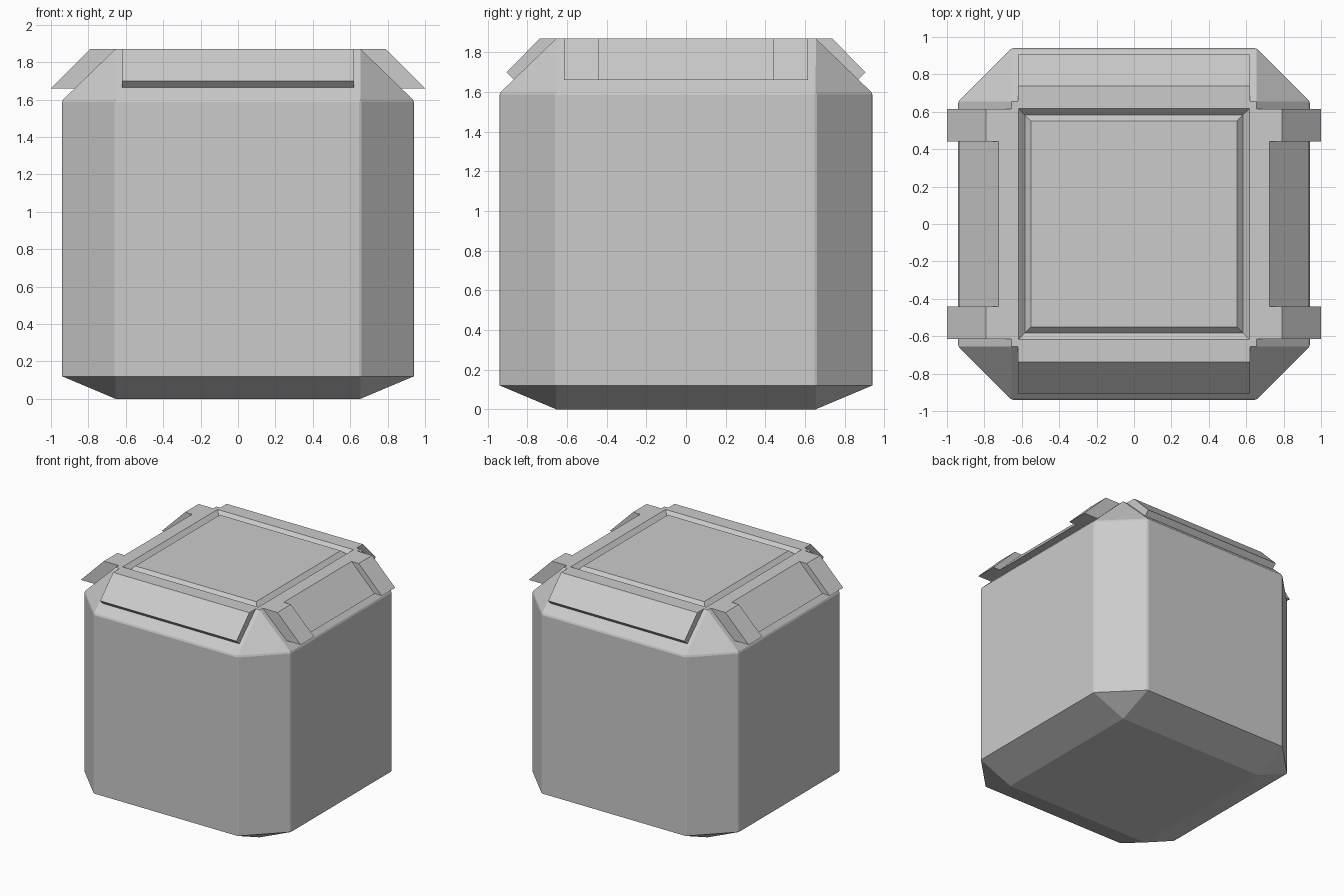
import bpy, bmesh

if "Cube" in bpy.data.objects:
    bpy.data.objects.remove(bpy.data.objects["Cube"])

A, B = 0.94, 0.655      # outer wall and chamfer corner
TOP, SHOULDER, FOOT = 1.87, 1.595, 0.12


def finish(name, bm):
    bmesh.ops.recalc_face_normals(bm, faces=bm.faces)
    me = bpy.data.meshes.new(name)
    bm.to_mesh(me)
    bm.free()
    ob = bpy.data.objects.new(name, me)
    bpy.context.collection.objects.link(ob)
    return ob


def prism(name, profile, lo, hi, axis, sign):
    """Extrude an (outward, z) profile along the slope edge from lo to hi."""
    bm = bmesh.new()

    def place(o, z, t):
        return (sign * o, t, z) if axis == 'x' else (t, sign * o, z)
    ends = [[bm.verts.new(place(o, z, t)) for o, z in profile] for t in (lo, hi)]
    n = len(profile)
    for ring in ends:
        bm.faces.new(ring)
    for i in range(n):
        j = (i + 1) % n
        bm.faces.new((ends[0][i], ends[0][j], ends[1][j], ends[1][i]))
    return finish(name, bm)


# Crate body: chamfered block tapering to squares at top and bottom
bm = bmesh.new()
for sx in (-1, 1):
    for sy in (-1, 1):
        for z in (0, TOP):
            bm.verts.new((sx * B, sy * B, z))
        for z in (FOOT, SHOULDER):
            bm.verts.new((sx * A, sy * B, z))
            bm.verts.new((sx * B, sy * A, z))
bmesh.ops.convex_hull(bm, input=bm.verts)
bmesh.ops.dissolve_limit(bm, angle_limit=0.02, verts=bm.verts, edges=bm.edges)
edges = [e for e in bm.edges
         if all(FOOT - 0.01 < v.co.z < SHOULDER + 0.01 for v in e.verts)
         and any(v.co.z > 1 for v in e.verts)]
bmesh.ops.bevel(bm, geom=edges, offset=0.008, segments=1, affect='EDGES')

# V-shaped groove around the lid panel
bm.normal_update()
lid = max(bm.faces, key=lambda f: f.calc_center_median().z)
for width, depth in ((0.037, 0), (0.034, -0.035), (0.034, 0.035)):
    bmesh.ops.inset_individual(bm, faces=[lid], thickness=width, depth=depth,
                               use_even_offset=True)
finish("crate_body", bm)

# Raised plates on the front and back slopes
plate = [(0.64, TOP), (0.738, TOP), (0.905, 1.70), (0.865, 1.66), (0.80, 1.66)]
for name, s in (("front_plate", -1), ("back_plate", 1)):
    prism(name, plate, -0.62, 0.62, 'y', s)

# Thin plates on the side slopes, each with two overhanging tabs
side = [(0.64, TOP), (0.725, TOP), (0.935, 1.66), (0.80, 1.66)]
tab = [(0.64, TOP), (0.79, TOP), (1.0, 1.66), (0.80, 1.66)]
for label, s in (("left", -1), ("right", 1)):
    prism(label + "_side_plate", side, -0.44, 0.44, 'x', s)
    prism(label + "_front_tab", tab, -0.615, -0.44, 'x', s)
    prism(label + "_back_tab", tab, 0.44, 0.615, 'x', s)
